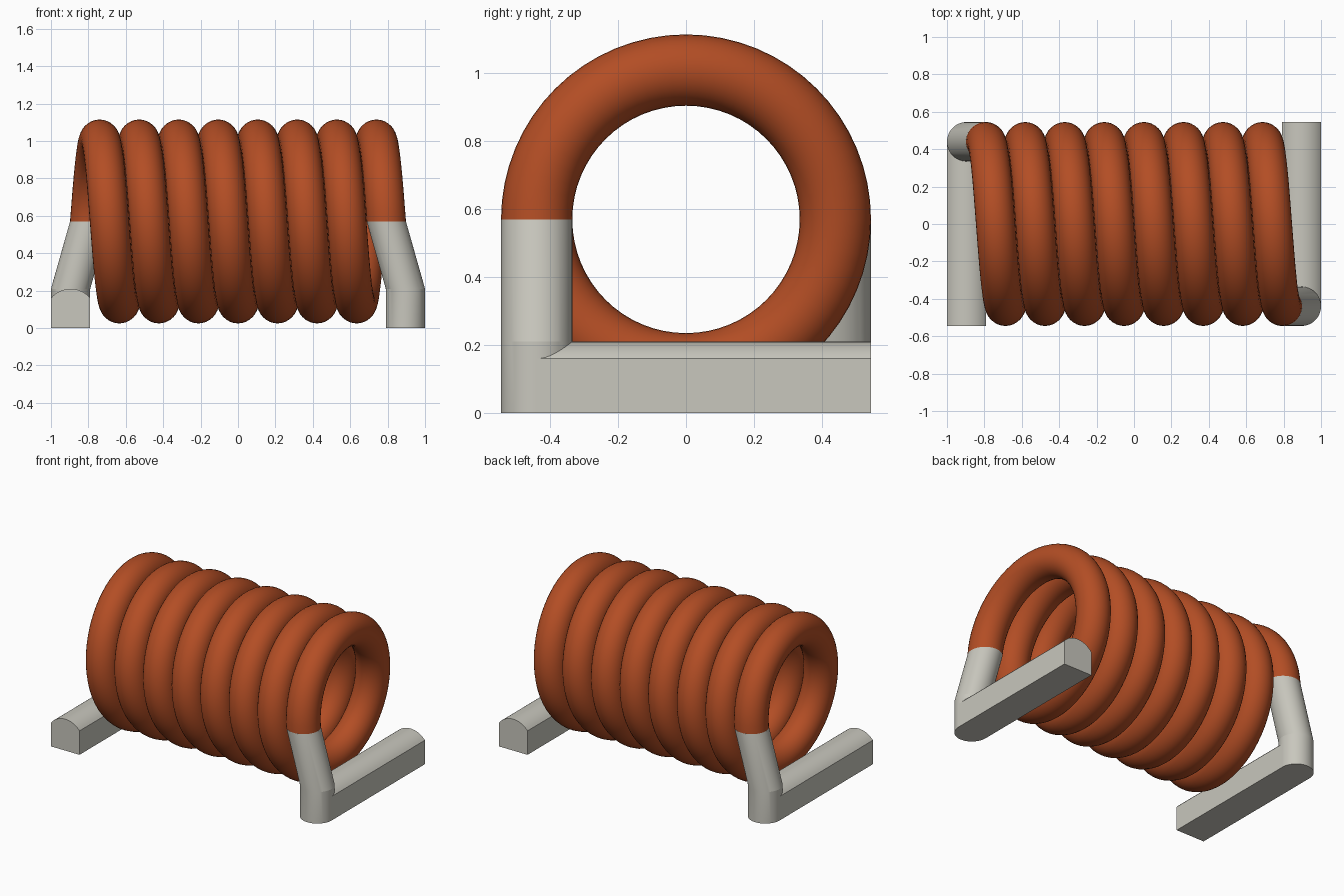
import bpy, bmesh, math

cube = bpy.data.objects.get("Cube")
if cube:
    bpy.data.objects.remove(cube, do_unlink=True)

WIRE_R, COIL_R, AXIS_Z = 0.105, 0.44, 0.57
TURNS, COIL_END, FOOT_X, FOOT_Z = 7.5, 0.793, 0.895, 0.21


def material(name, rgb, roughness):
    m = bpy.data.materials.new(name)
    m.use_nodes = True
    m.diffuse_color = (*rgb, 1)
    shader = m.node_tree.nodes["Principled BSDF"]
    shader.inputs["Base Color"].default_value = (*rgb, 1)
    shader.inputs["Roughness"].default_value = roughness
    return m


copper = material("enamelled copper", (0.45, 0.075, 0.018), 0.5)
tin = material("tinned metal", (0.58, 0.57, 0.51), 0.5)


def loft(name, rings, mat, angle):
    """Skin a list of equal closed rings, cap both ends, smooth by angle."""
    bm = bmesh.new()
    loops = [[bm.verts.new(p) for p in ring] for ring in rings]
    for a, b in zip(loops, loops[1:]):
        for i in range(len(a)):
            j = (i + 1) % len(a)
            bm.faces.new((a[i], a[j], b[j], b[i]))
    bm.faces.new(loops[0])
    bm.faces.new(loops[-1])
    bmesh.ops.recalc_face_normals(bm, faces=bm.faces)
    mesh = bpy.data.meshes.new(name)
    bm.to_mesh(mesh)
    bm.free()
    mesh.materials.append(mat)
    obj = bpy.data.objects.new(name, mesh)
    bpy.context.collection.objects.link(obj)
    bpy.ops.object.select_all(action="DESELECT")
    obj.select_set(True)
    bpy.context.view_layer.objects.active = obj
    bpy.ops.object.shade_smooth_by_angle(angle=math.radians(angle))
    return obj


def angles(n):
    return [math.tau * i / n for i in range(n)]


# Wound wire: rises from the back on the right, ends at the front on the left
def coil_ring(t):
    turn = t * TURNS * math.tau
    x = -COIL_END + 2 * COIL_END * t
    ring = []
    for a in angles(32):
        r = COIL_R + WIRE_R * math.cos(a)
        ring.append((x + WIRE_R * math.sin(a),
                     r * math.cos(turn), AXIS_Z + r * math.sin(turn)))
    return ring


STEPS = 480
loft("coil", [coil_ring(i / STEPS) for i in range(STEPS + 1)], copper, 30)


# Terminals: each is the other turned half round the vertical axis
def leg_ring(side, x, z):
    return [(side * (x + WIRE_R * math.cos(a)),
             side * (-COIL_R + WIRE_R * math.sin(a)), z) for a in angles(48)]


def foot_ring(side, y):
    shoulder, crown, n = 0.16, FOOT_Z, 16
    sag = crown - shoulder
    arc_r = (WIRE_R ** 2 + sag ** 2) / (2 * sag)
    half = math.asin(WIRE_R / arc_r)
    section = [(-WIRE_R, 0), (WIRE_R, 0)]
    for i in range(n + 1):
        a = half - 2 * half * i / n
        section.append((arc_r * math.sin(a), crown - arc_r + arc_r * math.cos(a)))
    return [(side * (FOOT_X + x), side * y, z) for x, z in section]


for label, side in (("left", 1), ("right", -1)):
    leg = [leg_ring(side, COIL_END, AXIS_Z), leg_ring(side, FOOT_X, FOOT_Z),
           leg_ring(side, FOOT_X, 0)]
    loft(label + "_leg", leg, tin, 12)
    foot = [foot_ring(side, -COIL_R), foot_ring(side, COIL_R + WIRE_R)]
    loft(label + "_foot", foot, tin, 12)
